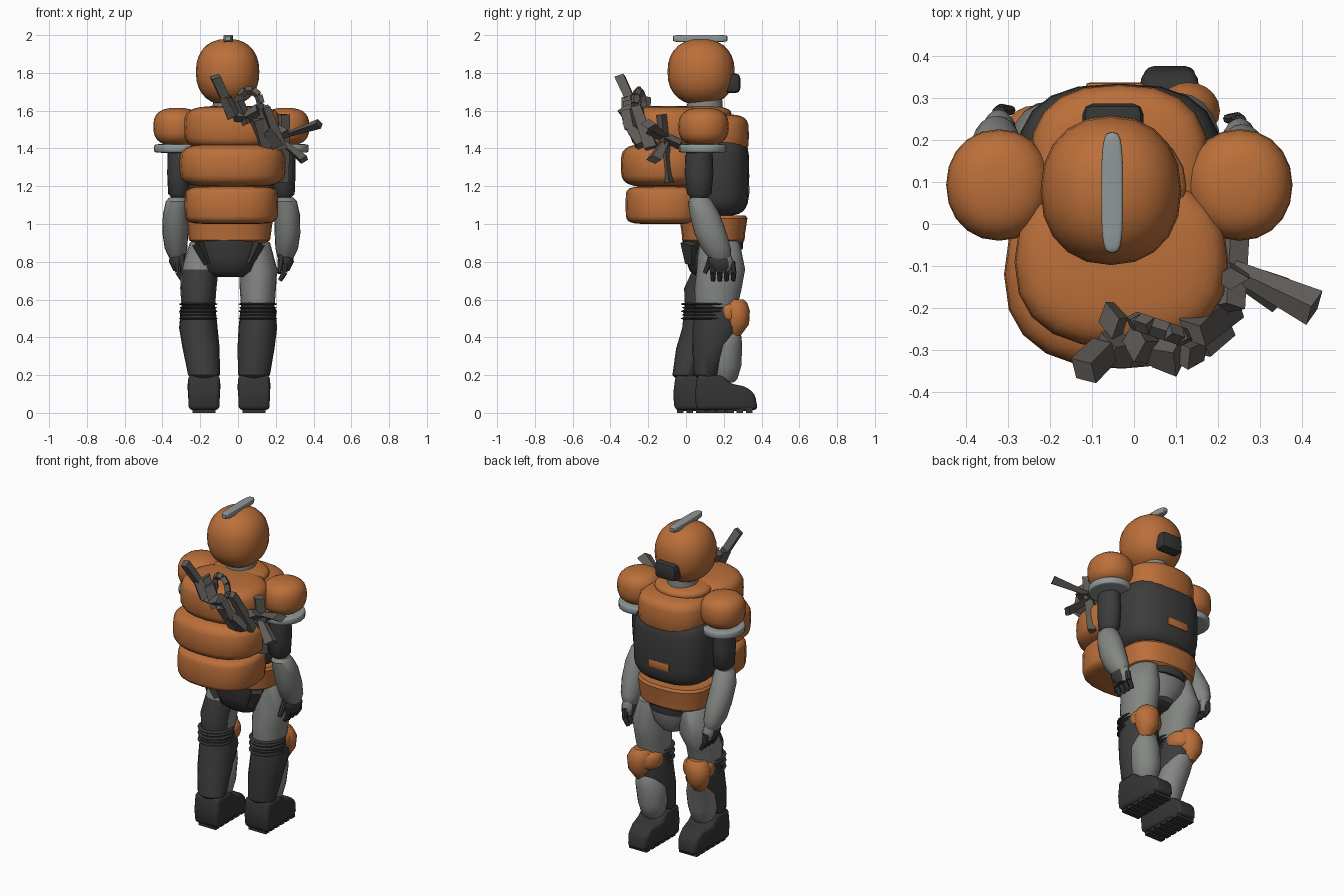
import bpy, bmesh, math
from mathutils import Vector

if "Cube" in bpy.data.objects:
    bpy.data.objects.remove(bpy.data.objects["Cube"], do_unlink=True)


def material(name, rgb):
    m = bpy.data.materials.new(name)
    m.use_nodes = True
    m.diffuse_color = (*rgb, 1)
    m.node_tree.nodes["Principled BSDF"].inputs["Base Color"].default_value = (*rgb, 1)
    return m


orange = material("orange armour", (0.5, 0.16, 0.042))
dark = material("charcoal fabric", (0.045, 0.045, 0.045))
black = material("black rubber", (0.035, 0.035, 0.035))
grey = material("grey suit", (0.23, 0.24, 0.23))
silver = material("pale grey trim", (0.28, 0.31, 0.31))
metal = material("dull metal", (0.115, 0.105, 0.095))


def finish(name, bm, mat, smooth=True):
    bmesh.ops.recalc_face_normals(bm, faces=bm.faces)
    mesh = bpy.data.meshes.new(name)
    bm.to_mesh(mesh)
    bm.free()
    mesh.materials.append(mat)
    ob = bpy.data.objects.new(name, mesh)
    bpy.context.collection.objects.link(ob)
    if smooth:
        bpy.ops.object.select_all(action="DESELECT")
        ob.select_set(True)
        bpy.context.view_layer.objects.active = ob
        bpy.ops.object.shade_smooth_by_angle(angle=math.radians(40))
    return ob


def power(v, n):
    return math.copysign(abs(v) ** (2 / n), v)


def loft(name, rings, mat, n=2.0, seg=20):
    """Skin of stacked horizontal rings (x, y, z, radius x, radius y)."""
    bm = bmesh.new()
    rows = []
    for x, y, z, rx, ry in rings:
        angles = [math.tau * i / seg for i in range(seg)]
        rows.append([bm.verts.new((x + rx * power(math.cos(a), n),
                                   y + ry * power(math.sin(a), n), z)) for a in angles])
    for low, high in zip(rows, rows[1:]):
        for i in range(seg):
            j = (i + 1) % seg
            bm.faces.new((low[i], low[j], high[j], high[i]))
    bm.faces.new(rows[0])
    bm.faces.new(rows[-1])
    return finish(name, bm, mat)


def puff(name, centre, half, mat, nv=2.0, nh=2.0, seg=20, steps=14):
    """Padded rounded block: a superellipsoid."""
    x, y, z = centre
    rings = []
    for i in range(steps + 1):
        a = math.pi * (i / steps - 0.5) * 0.98
        r = power(math.cos(a), nv)
        rings.append((x, y, z + half[2] * power(math.sin(a), nv), half[0] * r, half[1] * r))
    return loft(name, rings, mat, nh, seg)


def limb(name, rings, mat):
    """Loft with small shrunken rings to round both ends."""
    def cap(r, dz):
        return (r[0], r[1], r[2] + dz, r[3] * 0.7, r[4] * 0.7)
    return loft(name, [cap(rings[0], 0.02), *rings, cap(rings[-1], -0.02)], mat)


def box(name, centre, size, mat, bevel=0.0):
    bm = bmesh.new()
    bmesh.ops.create_cube(bm, size=1)
    for v in bm.verts:
        v.co = Vector([c + s * k for c, s, k in zip(centre, size, v.co)])
    if bevel:
        bmesh.ops.bevel(bm, geom=bm.edges[:], offset=bevel, segments=2, affect="EDGES", profile=0.5)
    return finish(name, bm, mat, bool(bevel))


def bar(name, start, end, w0, w1, mat, thin=0.6, sides=4):
    """Tapered rod between two points."""
    a, b = Vector(start), Vector(end)
    bm = bmesh.new()
    bmesh.ops.create_cone(bm, cap_ends=True, segments=sides, radius1=w0, radius2=w1, depth=(b - a).length)
    turn = (b - a).to_track_quat("Z", "Y")
    for v in bm.verts:
        v.co.y *= thin
        v.co = turn @ v.co + (a + b) / 2
    return finish(name, bm, mat, sides > 6)


MID = -0.035

# Helmet with crest, visor and neck
puff("helmet", (-0.055, 0.08, 1.805), (0.168, 0.178, 0.175), orange, 2.3, 2.2)
puff("helmet_crest", (-0.052, 0.075, 1.982), (0.026, 0.145, 0.019), silver, 6, 3.5)
box("visor", (-0.05, 0.245, 1.745), (0.145, 0.085, 0.105), black, 0.025)
loft("neck", [(-0.05, 0.1, 1.55, 0.09, 0.1), (-0.05, 0.1, 1.68, 0.08, 0.09)], grey)
puff("collar", (-0.045, 0.09, 1.585), (0.17, 0.15, 0.04), orange, 2.5)

# Torso: chest band, padded body, hip band and buckle
puff("chest_band", (MID, 0.14, 1.47), (0.215, 0.193, 0.112), orange, 4.2, 2.5)
puff("torso", (MID, 0.14, 1.255), (0.245, 0.195, 0.213), dark, 4.5, 2.6)
loft("hip_band", [(-0.045, 0.145, z, rx, ry) for z, rx, ry in
     ((0.9, 0.19, 0.15), (0.915, 0.215, 0.165), (0.95, 0.22, 0.168), (1.03, 0.23, 0.18), (1.045, 0.22, 0.17))],
     orange, 2.5)
box("buckle_plate", (-0.045, 0.327, 1.18), (0.14, 0.02, 0.05), orange, 0.008)

# Padded backpack in three tiers
puff("pack_lower", (MID, -0.11, 1.1), (0.248, 0.21, 0.1), orange, 6, 2.5)
puff("pack_middle", (-0.03, -0.12, 1.31), (0.28, 0.225, 0.115), orange, 4, 2.4)
puff("pack_upper", (-0.03, -0.09, 1.51), (0.255, 0.205, 0.115), orange, 4, 2.4)

# Pelvis with waist strip, grey front and side panels
loft("pelvis", [(-0.05, 0.12, z, rx, ry) for z, rx, ry in
     ((0.72, 0.08, 0.06), (0.75, 0.13, 0.1), (0.82, 0.165, 0.125), (0.92, 0.19, 0.14))], dark, 2.3)
loft("waist_strip", [(-0.045, 0.15, 0.865, 0.15, 0.15), (-0.045, 0.15, 0.92, 0.18, 0.155)], dark, 2.3)
loft("groin_front", [(-0.045, 0.18, z, rx, ry) for z, rx, ry in
     ((0.74, 0.06, 0.07), (0.79, 0.12, 0.1), (0.86, 0.16, 0.112))], grey, 2.3)
for s in (-1, 1):
    bar("rear_panel", (-0.05 + s * 0.16, 0.03, 0.9), (-0.05 + s * 0.11, 0.03, 0.79), 0.06, 0.035, dark)


def arm(side, s):
    x = MID + s * 0.287
    f = 0.0 if s > 0 else 0.02
    puff(side + "_shoulder_pad", (x, 0.093, 1.515), (0.126, 0.133, 0.1), orange, 2.7, 2.1)
    puff(side + "_shoulder_ring", (x, 0.09, 1.4), (0.122, 0.127, 0.023), silver, 8)
    limb(side + "_upper_arm", [(x - s * 0.01, 0.07, 1.4, 0.06, 0.07), (x - s * 0.01, 0.07, 1.27, 0.063, 0.075),
                               (x - s * 0.01, 0.07, 1.16, 0.058, 0.065)], dark)
    limb(side + "_forearm", [(x, 0.075, 1.12, 0.06, 0.066), (x + s * 0.008, 0.1, 1.05, 0.068, 0.08),
                             (x + s * 0.01, 0.13 + f, 0.95, 0.068, 0.086),
                             (x + s * 0.006, 0.16 + f, 0.87, 0.06, 0.078),
                             (x, 0.18 + f, 0.82, 0.042, 0.058)], grey)
    # Gloved hand, grey on the front
    palm = limb(side + "_palm", [(x, 0.175 + f, 0.85, 0.035, 0.058), (x, 0.185 + f, 0.8, 0.044, 0.068),
                                 (x - s * 0.005, 0.19 + f, 0.77, 0.034, 0.058)], dark)
    palm.data.materials.append(grey)
    for p in palm.data.polygons:
        p.material_index = int(p.normal.y > 0.3)
    for i in range(4):
        y = 0.135 + i * 0.036 + f
        knuckle = (x - s * 0.005, y + 0.008, 0.745)
        bar(side + "_finger", (x, y, 0.8), knuckle, 0.018, 0.016, dark, 1, 8)
        bar(side + "_fingertip", knuckle, (x - s * 0.03, y + 0.008, 0.7), 0.016, 0.011, dark, 1, 8)
    bar(side + "_thumb", (x - s * 0.02, 0.14 + f, 0.84), (x - s * 0.035, 0.1 + f, 0.74), 0.02, 0.012, dark, 1, 8)


def boot(side, x, y):
    outline = [(-0.06, 0.015), (-0.068, 0.1), (-0.055, 0.2), (0.075, 0.2), (0.12, 0.155),
               (0.2, 0.14), (0.25, 0.1), (0.265, 0.015)]
    bm = bmesh.new()
    face = bm.faces.new([bm.verts.new((x - 0.084, y + a, b)) for a, b in outline])
    out = bmesh.ops.extrude_face_region(bm, geom=[face])
    bmesh.ops.translate(bm, verts=[v for v in out["geom"] if isinstance(v, bmesh.types.BMVert)], vec=(0.168, 0, 0))
    # Narrow the toe
    for v in bm.verts:
        if v.co.y - y > 0.19:
            v.co.x = x + (v.co.x - x) * (0.72 if v.co.y - y > 0.24 else 0.9)
    bmesh.ops.bevel(bm, geom=bm.edges[:], offset=0.022, segments=3, affect="EDGES", profile=0.5)
    finish(side + "_boot", bm, black)
    box(side + "_sole", (x, y + 0.095, 0.025), (0.12, 0.29, 0.03), black, 0.008)
    for i in range(6):
        box(side + "_tread", (x, y - 0.03 + i * 0.05, 0.012), (0.12, 0.036, 0.024), black)


def leg(side, s, ankle, knee, hip):
    (ax, ay), (kx, ky), (hx, hy) = ankle, knee, hip
    mx, my = (ax + kx) / 2, (ay + ky) / 2
    thigh = limb(side + "_thigh", [(hx, hy, 0.9, 0.08, 0.11), ((hx + kx) / 2 + s * 0.01, hy + 0.01, 0.76, 0.1, 0.128),
                                   (kx, ky + 0.02, 0.66, 0.096, 0.125), (kx, ky + 0.01, 0.55, 0.088, 0.11)], grey)
    if s < 0:
        # Dark patch behind one thigh
        thigh.data.materials.append(dark)
        for p in thigh.data.polygons:
            p.material_index = int(p.normal.y < -0.2 and p.center.z < 0.78)
    limb(side + "_calf", [(kx, ky + 0.01, 0.55, 0.092, 0.115), (kx, ky + 0.015, 0.45, 0.102, 0.13),
                          (mx, my + 0.005, 0.34, 0.098, 0.105), (ax, ay, 0.2, 0.084, 0.072)], dark)
    limb(side + "_shin_guard", [(kx, ky + 0.085, 0.43, 0.065, 0.055), (mx, my + 0.075, 0.36, 0.088, 0.09),
                                (ax, ay + 0.09, 0.25, 0.083, 0.088), (ax, ay + 0.085, 0.18, 0.066, 0.072)], grey)
    # Knee pad, its wrap and the straps behind
    px = kx + s * 0.025
    limb(side + "_knee_pad", [(px - s * 0.01, ky + 0.115, 0.58, 0.065, 0.06), (px, ky + 0.12, 0.54, 0.075, 0.068),
                              (px, ky + 0.12, 0.47, 0.066, 0.064), (px, ky + 0.105, 0.43, 0.045, 0.05)], orange)
    puff(side + "_knee_wrap", (kx, ky + 0.075, 0.53), (0.092, 0.09, 0.06), orange, 3)
    for i in range(5):
        puff(side + "_knee_strap", (kx, ky - 0.012 + 0.006 * (i % 2), 0.5 + i * 0.019),
             (0.102 - 0.004 * (i % 2), 0.11, 0.012), black, 2)
    boot(side, ax, ay)


for side, s in (("left", 1), ("right", -1)):
    arm(side, s)
leg("left", 1, (0.085, 0.115), (0.105, 0.15), (0.09, 0.175))
leg("right", -1, (-0.18, 0.0), (-0.21, 0.095), (-0.175, 0.155))

# Twisted scrap strapped to the pack
chain = [(-0.12, -0.35, 1.78), (-0.07, -0.3, 1.67), (-0.02, -0.29, 1.57), (0.05, -0.3, 1.57),
         (0.11, -0.31, 1.6), (0.15, -0.29, 1.5), (0.2, -0.23, 1.42)]
for i, (a, b) in enumerate(zip(chain, chain[1:])):
    bar("scrap_link", a, b, 0.042, 0.055 if i % 2 else 0.04, metal, 0.7)
hoop = [(0.06 + 0.06 * math.cos(t), -0.25 - 0.02 * math.cos(t), 1.64 + 0.07 * math.sin(t))
        for t in (math.pi * k / 5 for k in range(-1, 7))]
for a, b in zip(hoop, hoop[1:]):
    bar("scrap_hoop", a, b, 0.022, 0.022, metal, 1)
bar("scrap_spike", (-0.06, -0.23, 1.67), (0.0, -0.22, 1.52), 0.045, 0.03, metal)
bar("scrap_core", (0.0, -0.28, 1.65), (0.05, -0.28, 1.53), 0.05, 0.055, metal)
bar("scrap_rear", (0.1, -0.31, 1.56), (0.14, -0.24, 1.4), 0.055, 0.04, metal)
bar("scrap_stem", (0.14, -0.26, 1.62), (0.22, -0.18, 1.4), 0.045, 0.06, metal)
bar("scrap_arm", (0.22, -0.1, 1.46), (0.43, -0.2, 1.53), 0.02, 0.045, metal)
bar("scrap_blade", (0.23, -0.11, 1.44), (0.35, -0.17, 1.34), 0.025, 0.045, metal)
bar("scrap_post", (0.23, -0.13, 1.58), (0.23, -0.09, 1.22), 0.045, 0.04, metal)
bar("scrap_brace", (0.22, -0.2, 1.5), (0.23, -0.03, 1.42), 0.045, 0.045, metal)
